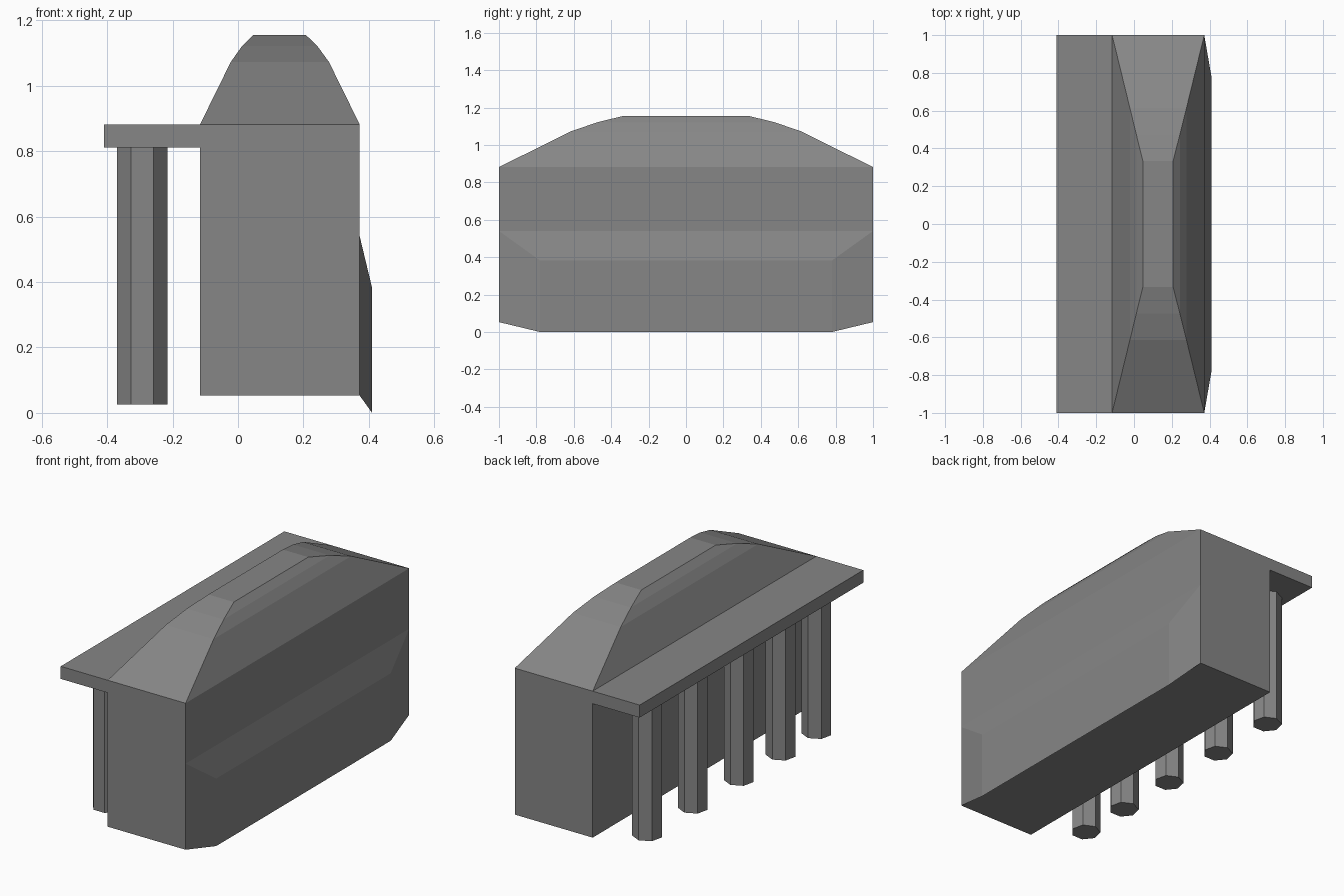
import bpy, bmesh, math
from mathutils import Vector

if "Cube" in bpy.data.objects:
    bpy.data.objects.remove(bpy.data.objects["Cube"])

# Dark grey finish shared by every part
dark = bpy.data.materials.new("dark_grey")
dark.diffuse_color = (0.24, 0.24, 0.24, 1)
dark.use_nodes = True
dark.node_tree.nodes["Principled BSDF"].inputs["Base Color"].default_value = dark.diffuse_color


def loft(name, rings):
    """Skin a stack of equal-length point rings and cap both ends."""
    bm = bmesh.new()
    loops = [[bm.verts.new(Vector(p)) for p in ring] for ring in rings]
    n = len(loops[0])
    for a, b in zip(loops, loops[1:]):
        for i in range(n):
            j = (i + 1) % n
            bm.faces.new((a[i], a[j], b[j], b[i]))
    bm.faces.new(loops[0][::-1])
    bm.faces.new(loops[-1])
    bmesh.ops.recalc_face_normals(bm, faces=bm.faces[:])
    mesh = bpy.data.meshes.new(name)
    bm.to_mesh(mesh)
    bm.free()
    mesh.materials.append(dark)
    obj = bpy.data.objects.new(name, mesh)
    bpy.context.collection.objects.link(obj)
    return obj


def rect_z(x0, x1, y, z):
    return [(x0, -y, z), (x1, -y, z), (x1, y, z), (x0, y, z)]


def rect_x(x, y, z0, z1):
    return [(x, -y, z0), (x, y, z0), (x, y, z1), (x, -y, z1)]


# Main hall, walls continuing into the curved hipped roof
loft("hall_and_roof", [rect_z(*r) for r in (
    (-0.116, 0.372, 1.0, 0.053),
    (-0.116, 0.372, 1.0, 0.882),
    (-0.022, 0.278, 0.615, 1.073),
    (0.012, 0.243, 0.475, 1.121),
    (0.047, 0.207, 0.333, 1.156),
)])

# Flat canopy over the colonnade
loft("canopy", [rect_z(-0.41, -0.116, 1.0, z) for z in (0.811, 0.882)])

# Bevelled apron on the lower part of the opposite wall
loft("wall_apron", [rect_x(0.372, 1.0, 0.053, 0.54),
                    rect_x(0.41, 0.78, 0.0, 0.382)])

# Seven-sided columns holding the canopy, a flat side towards -y
radius = 0.0795
angles = [math.pi / 2 + i * math.tau / 7 for i in range(7)]
for k, y in enumerate((0.763, 0.353, -0.058, -0.433, -0.752)):
    loft(f"column_{k + 1}", [
        [(-0.293 + radius * math.cos(a), y + radius * math.sin(a), z) for a in angles]
        for z in (0.025, 0.811)])
